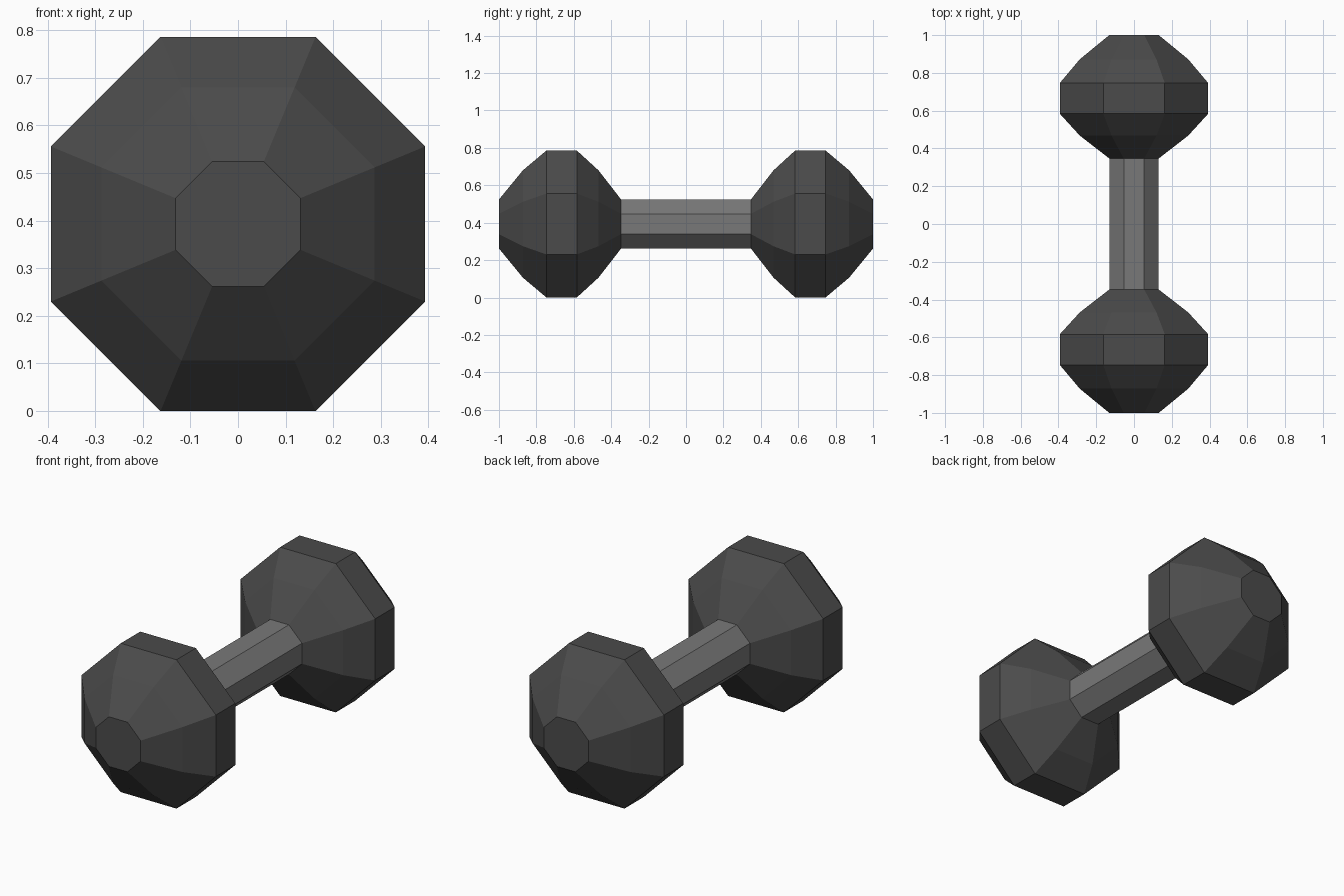
import bpy, bmesh, math

if "Cube" in bpy.data.objects:
    bpy.data.objects.remove(bpy.data.objects["Cube"])

SIDES = 8
CENTRE_Z = 0.393


def material(name, value):
    mat = bpy.data.materials.new(name)
    mat.diffuse_color = (value, value, value, 1)
    mat.use_nodes = True
    mat.node_tree.nodes["Principled BSDF"].inputs["Base Color"].default_value = mat.diffuse_color
    return mat


def lathe(name, profile, mat, cap_first=False):
    """Flat-sided octagonal lathe along y; profile = (y, distance to flat)."""
    bm = bmesh.new()
    rings = []
    for y, flat in profile:
        r = flat / math.cos(math.pi / SIDES)
        angles = [(i + 0.5) * math.tau / SIDES for i in range(SIDES)]
        rings.append([bm.verts.new((r * math.cos(a), y, CENTRE_Z + r * math.sin(a)))
                      for a in angles])
    for a, b in zip(rings, rings[1:]):
        for i in range(SIDES):
            j = (i + 1) % SIDES
            bm.faces.new((a[i], a[j], b[j], b[i]))
    if cap_first:
        bm.faces.new(rings[0])
    bmesh.ops.recalc_face_normals(bm, faces=bm.faces)
    # make sure side faces point away from the axis
    f = bm.faces[:][0]
    c = f.calc_center_median()
    if f.normal.x * c.x + f.normal.z * (c.z - CENTRE_Z) < 0:
        bmesh.ops.reverse_faces(bm, faces=bm.faces)
    mesh = bpy.data.meshes.new(name)
    bm.to_mesh(mesh)
    bm.free()
    mesh.materials.append(mat)
    obj = bpy.data.objects.new(name, mesh)
    bpy.context.collection.objects.link(obj)
    return obj


dark = material("dark_iron", 0.07)
steel = material("grip_steel", 0.19)

# Weights: faceted bulb, from outer cap to the handle
weight = [(1.0, 0.131), (0.872, 0.287), (0.746, 0.393),
          (0.584, 0.393), (0.468, 0.287), (0.347, 0.131)]
for name, side in (("front_weight", -1), ("back_weight", 1)):
    lathe(name, [(side * y, r) for y, r in weight], dark, cap_first=True)

# Handle: octagonal bar meeting both weights
lathe("handle", [(-0.347, 0.131), (0.347, 0.131)], steel)
